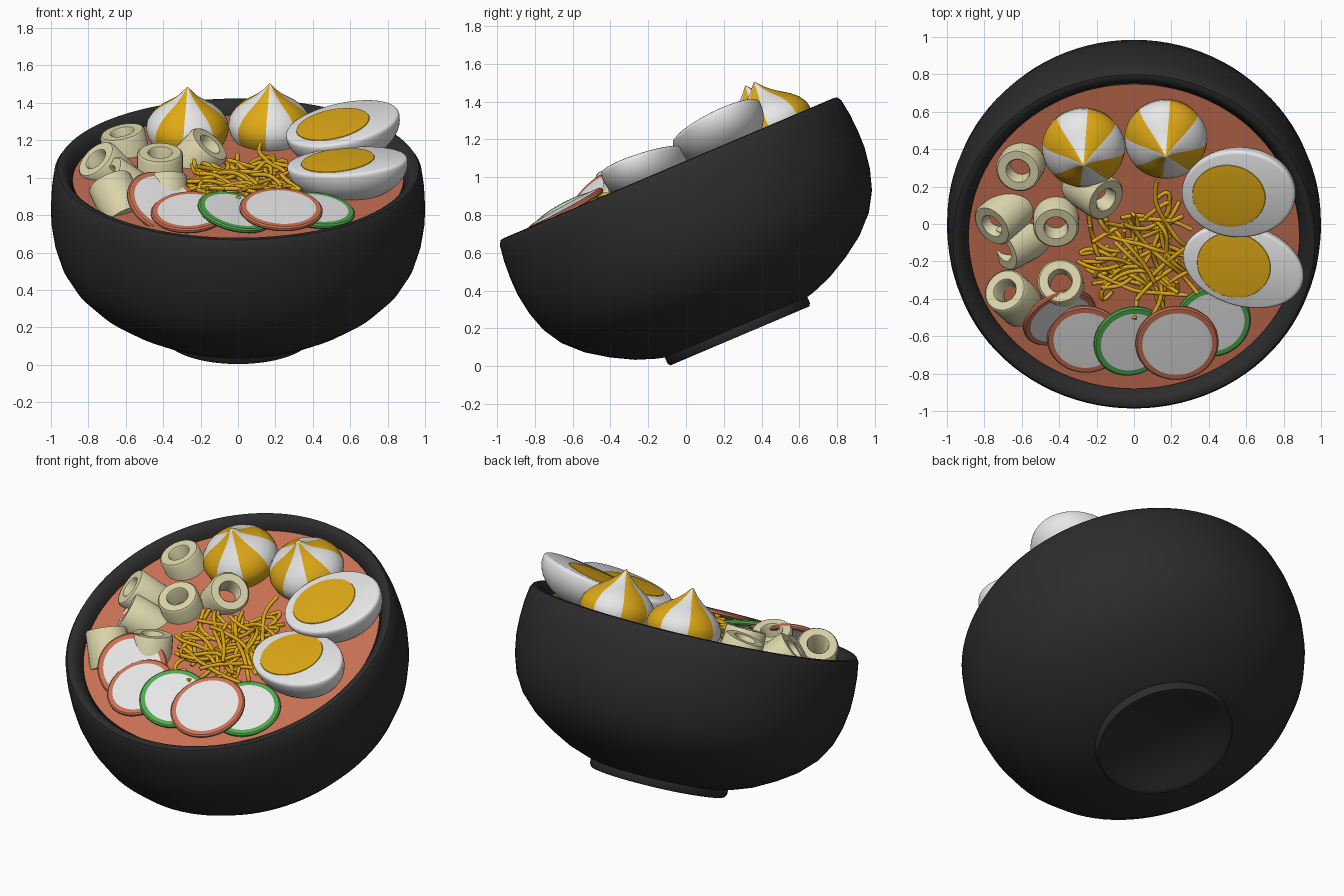
import bpy, bmesh, math, random
from mathutils import Matrix, Vector

cube = bpy.data.objects.get("Cube")
if cube:
    bpy.data.objects.remove(cube, do_unlink=True)


def material(name, r, g, b):
    m = bpy.data.materials.new(name)
    m.use_nodes = True
    m.diffuse_color = (r, g, b, 1)
    bsdf = m.node_tree.nodes["Principled BSDF"]
    bsdf.inputs["Base Color"].default_value = (r, g, b, 1)
    bsdf.inputs["Roughness"].default_value = 0.6
    return m


black = material("charcoal glaze", 0.025, 0.025, 0.025)
broth = material("red broth", 0.60, 0.17, 0.09)
white = material("white", 0.80, 0.80, 0.80)
yellow = material("golden yellow", 0.74, 0.40, 0.008)
cream = material("cream", 0.70, 0.66, 0.40)
green = material("green peel", 0.08, 0.40, 0.08)


def lathe(name, profile, matrix, mats, rule=None, segs=64, closed=False):
    """Spin a radius/height profile; rule(row, angle) picks the material."""
    bm = bmesh.new()
    rows = []
    for r, z in profile:
        if r == 0:
            rows.append([bm.verts.new((0, 0, z))] * segs)
        else:
            rows.append([bm.verts.new((r * math.cos(a), r * math.sin(a), z))
                         for a in (math.tau * i / segs for i in range(segs))])
    count = len(rows) if closed else len(rows) - 1
    for j in range(count):
        low, high = rows[j], rows[(j + 1) % len(rows)]
        for i in range(segs):
            k = (i + 1) % segs
            corners = list(dict.fromkeys((low[i], low[k], high[k], high[i])))
            face = bm.faces.new(corners)
            if rule:
                face.material_index = rule(j, 360 * (i + 0.5) / segs)
    bmesh.ops.recalc_face_normals(bm, faces=bm.faces)
    mesh = bpy.data.meshes.new(name)
    bm.to_mesh(mesh)
    bm.free()
    for m in mats:
        mesh.materials.append(m)
    obj = bpy.data.objects.new(name, mesh)
    bpy.context.collection.objects.link(obj)
    obj.matrix_world = matrix
    bpy.ops.object.select_all(action='DESELECT')
    obj.select_set(True)
    bpy.context.view_layer.objects.active = obj
    bpy.ops.object.shade_smooth_by_angle(angle=math.radians(40))
    return obj


def facing(center, normal, turn=0):
    """Frame at center whose z is the normal and whose x heads along turn."""
    z = Vector(normal).normalized()
    x = Vector((math.cos(math.radians(turn)), math.sin(math.radians(turn)), 0))
    x = (x - z * x.dot(z)).normalized()
    y = z.cross(x)
    rot = Matrix((x, y, z)).transposed().to_4x4()
    return Matrix.Translation(center) @ rot


# Whole bowl leans toward the front
tilt = Matrix.Translation((0, 0.285, 0.16)) @ Matrix.Rotation(math.radians(23), 4, 'X')
SOUP = 0.9

# Bowl with foot ring and rounded lip
lathe("bowl", [(0, .03), (.34, .025), (.37, 0), (.40, 0), (.41, .015), (.41, .05),
               (.45, .06), (.56, .10), (.68, .165), (.79, .24), (.885, .335),
               (.945, .435), (.98, .545), (.998, .66), (1, .75), (.995, .85),
               (.982, .94), (.967, .962), (.945, .965), (.92, .95), (.90, .92),
               (.885, .88), (.86, .6), (.6, .2), (0, .14)], tilt, [black], segs=96)
lathe("broth_surface", [(0, SOUP), (.885, SOUP)], tilt, [broth], segs=96)

# Striped dumplings
for name, x, v in (("left_dumpling", -.27, .545), ("right_dumpling", .17, .595)):
    lathe(name, [(.18, -.03), (.21, .02), (.222, .065), (.215, .105), (.19, .145),
                 (.155, .178), (.115, .205), (.075, .233), (.042, .262),
                 (.018, .29), (0, .31)],
          tilt @ Matrix.Translation((x, v, SOUP)), [white, yellow],
          lambda j, a: int(((a - 60 + 22.5) % 90) < 45))

# Halved eggs with yolks
egg_profile = [(math.sin(t), -math.cos(t)) for t in
               (math.pi / 2 * i / 12 for i in range(13))]
egg_profile += [(.995, .06), (.975, .10), (.94, .12), (0, .12)]
for name, center, normal, turn, size in (
        ("back_egg", (.56, .165, 1.275), (-.2, -.48, 1), 12, (.31, .255, .20)),
        ("front_egg", (.585, -.225, 1.07), (-.13, -.35, 1), -15, (.33, .225, .20))):
    frame = facing(center, normal, turn)
    lathe(name, egg_profile, frame @ Matrix.Diagonal((*size, 1)), [white])
    lathe(name + "_yolk", [(.20, 0), (.197, .006), (.17, .009), (0, .010)],
          frame @ Matrix.Translation((-.05, 0, .022)) @ Matrix.Diagonal((1, .92, 1, 1)),
          [yellow])

# Hollow pasta tubes: centre of the open end and its direction
tubes = [((-.62, .285, 1.245), (-.2, -.35, .9)), ((-.76, -.01, 1.10), (-.6, -.5, .6)),
         ((-.70, -.14, 1.01), (-.75, -.4, .5)), ((-.417, -.02, 1.135), (0, -.45, .88)),
         ((-.15, .13, 1.18), (.6, -.4, .65)), ((-.395, -.305, 1.01), (-.05, .2, .95)),
         ((-.69, -.355, .98), (-.4, .35, .85))]
for i, (center, normal) in enumerate(tubes):
    lathe(f"pasta_tube_{i + 1}", [(.06, -.23), (.122, -.23), (.122, -.012),
                                  (.112, 0), (.066, 0), (.06, -.008)],
          facing(center, normal), [cream], segs=32, closed=True)

# Vegetable slices with coloured peel
slices = [("radish_slice_1", (-.40, -.50, .865), (.35, -.7, .6), .205, broth),
          ("radish_slice_2", (-.26, -.615, .815), (-.03, -.5, .86), .205, broth),
          ("cucumber_slice_1", (-.015, -.625, .815), (.22, -.45, .86), .205, green),
          ("cucumber_slice_2", (.42, -.52, .825), (.12, -.42, .9), .205, green),
          ("radish_slice_3", (.23, -.635, .83), (.05, -.48, .88), .222, broth)]
for name, center, normal, r, peel in slices:
    lathe(name, [(0, -.015), (r - .035, -.015), (r - .008, -.015), (r, -.006),
                 (r, .006), (r - .008, .014), (r - .035, .015), (0, .015)],
          facing(center, normal), [peel, white], lambda j, a: int(j in (0, 6)))

# Tangle of noodles
random.seed(7)
curve = bpy.data.curves.new("noodles", 'CURVE')
curve.dimensions = '3D'
curve.bevel_depth = 0.012
curve.bevel_resolution = 2
curve.resolution_u = 6
curve.use_fill_caps = True
for n in range(30):
    angle = random.uniform(0, math.tau)
    pos = Vector((math.cos(angle), math.sin(angle))) * random.uniform(.15, .36)
    heading = angle + math.pi + random.uniform(-.9, .9)
    bend = random.uniform(-.5, .5)
    spline = curve.splines.new('NURBS')
    spline.points.add(6)
    for p in spline.points:
        p.co = (pos.x + .04, pos.y - .07, SOUP + random.uniform(.0, .085), 1)
        pos += Vector((math.cos(heading), math.sin(heading))) * .095
        heading += bend + random.uniform(-.35, .35)
        if pos.length > .33:
            heading = math.atan2(-pos.y, -pos.x) + random.uniform(-.6, .6)
    spline.order_u = 4
    spline.use_endpoint_u = True
curve.materials.append(yellow)
noodles = bpy.data.objects.new("noodles", curve)
bpy.context.collection.objects.link(noodles)
noodles.matrix_world = tilt
